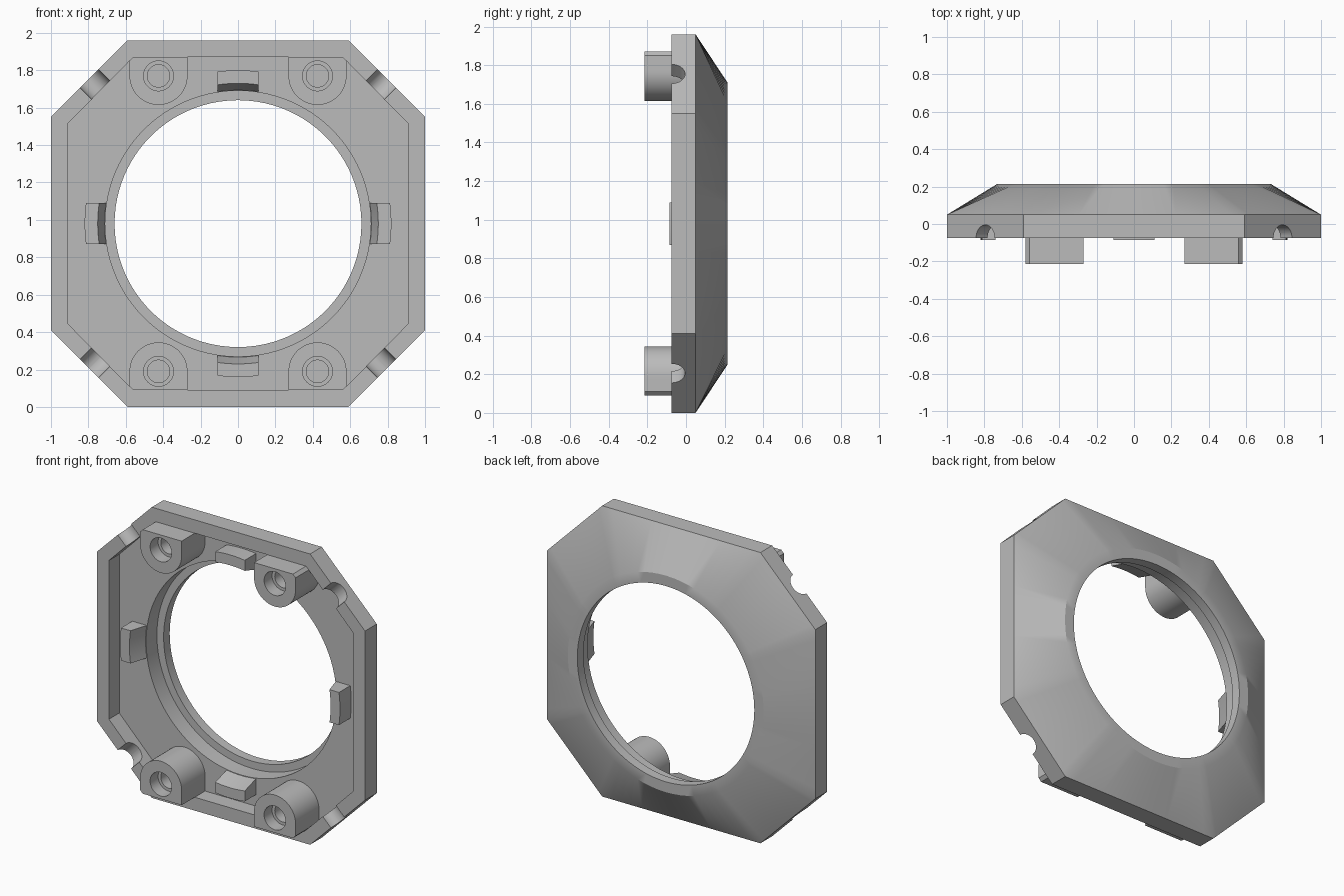
import bpy, bmesh
from math import sin, cos, tau, atan2, hypot, sqrt, pi
from mathutils import Vector, Matrix

CZ = 0.98                      # height of the frame centre
FRONT, FLOOR, EDGE, BACK, TIP = -0.075, 0.035, 0.05, 0.215, -0.215

cube = bpy.data.objects.get("Cube")
if cube:
    bpy.data.objects.remove(cube)

grey = bpy.data.materials.new("plain grey")
grey.use_nodes = True
grey.diffuse_color = (0.5, 0.5, 0.5, 1)
grey.node_tree.nodes["Principled BSDF"].inputs["Base Color"].default_value = (0.5, 0.5, 0.5, 1)


def stitch(name, rings, loop=False):
    """Skin equal-length rings of points; cap the ends unless looped."""
    bm = bmesh.new()
    rows = [[bm.verts.new(p) for p in ring] for ring in rings]
    pairs = list(zip(rows, rows[1:])) + ([(rows[-1], rows[0])] if loop else [])
    for a, b in pairs:
        for i in range(len(a)):
            j = (i + 1) % len(a)
            bm.faces.new((a[i], a[j], b[j], b[i]))
    if not loop:
        bm.faces.new(rows[0])
        bm.faces.new(rows[-1])
    bmesh.ops.recalc_face_normals(bm, faces=bm.faces)
    mesh = bpy.data.meshes.new(name)
    bm.to_mesh(mesh)
    bm.free()
    obj = bpy.data.objects.new(name, mesh)
    obj.data.materials.append(grey)
    bpy.context.collection.objects.link(obj)
    return obj


def select(obj):
    bpy.ops.object.select_all(action='DESELECT')
    obj.select_set(True)
    bpy.context.view_layer.objects.active = obj


def smooth(obj):
    select(obj)
    bpy.ops.object.shade_smooth_by_angle()


def octagon(hx, hz, cx, cz, steps=16):
    """Evenly sampled edges of a rectangle with cut corners."""
    quarter = [(hx, cz), (cx, hz)]
    corners = (quarter + [(-x, z) for x, z in reversed(quarter)]
               + [(-x, -z) for x, z in quarter] + [(x, -z) for x, z in reversed(quarter)])
    pts = []
    for i, (x, z) in enumerate(corners):
        x2, z2 = corners[(i + 1) % 8]
        pts += [(x + (x2 - x) * k / steps, z + (z2 - z) * k / steps) for k in range(steps)]
    return pts


# Frame: one closed cross-section running round the opening
outer = octagon(1.0, 0.98, 0.59, 0.57)
pocket = octagon(0.91, 0.89, 0.56, 0.535)


def circle(r):
    return [(r * x / hypot(x, z), r * z / hypot(x, z)) for x, z in outer]


section = [(circle(0.71), FLOOR), (circle(0.71), 0.15), (circle(0.66), 0.15),
           (circle(0.66), BACK), (circle(0.73), BACK), (outer, EDGE),
           (outer, FRONT), (pocket, FRONT), (pocket, FLOOR)]
frame = stitch("frame", [[(x, y, CZ + z) for x, z in pts] for pts, y in section], loop=True)

# Round notches through the rim at the four cut corners
for sx in (-1, 1):
    for sz in (-1, 1):
        axis = Vector((sx, 0, sz)).normalized()
        side = Vector((-sz, 0, sx)).normalized()
        mid = Vector((sx * 0.775, FRONT, CZ + sz * 0.755))
        ring = [side * 0.07 * cos(tau * k / 32) + Vector((0, 0.07 * sin(tau * k / 32), 0))
                for k in range(32)]
        cutter = stitch("notch_cutter", [[mid + axis * d + p for p in ring] for d in (-0.12, 0.12)])
        cutter.hide_render = True
        mod = frame.modifiers.new("notch", 'BOOLEAN')
        mod.operation, mod.solver, mod.object = 'DIFFERENCE', 'EXACT', cutter
        select(frame)
        bpy.ops.object.modifier_apply(modifier=mod.name)
        bpy.data.objects.remove(cutter)
smooth(frame)

# Screw bosses: rounded towards the opening, flat against the pocket walls
R, WALL, DIAGONAL = 0.155, 0.10, 0.235
corner_angles = [atan2(WALL, -R), atan2(WALL, DIAGONAL - WALL), atan2(DIAGONAL - R, R)]
angles = sorted([tau * k / 64 for k in range(64)] + corner_angles)


def boss_radius(a):
    c, s = cos(a), sin(a)
    if s <= 0:
        return R
    limits = [WALL / s]
    if abs(c) > 1e-6:
        limits.append(R / abs(c))
    if c + s > 1e-6:
        limits.append(DIAGONAL / (c + s))
    return min(limits)


for sx, side_name in ((-1, "right"), (1, "left")):
    for sz, level in ((-1, "lower"), (1, "upper")):
        def boss_ring(radius, y):
            return [(sx * (0.425 + radius(a) * cos(a)), y,
                     CZ + sz * (0.79 + radius(a) * sin(a))) for a in angles]

        bore, hole = (lambda a: 0.08), (lambda a: 0.06)
        smooth(stitch(f"{level}_{side_name}_boss", [
            boss_ring(boss_radius, FLOOR + 0.005), boss_ring(boss_radius, TIP),
            boss_ring(bore, TIP), boss_ring(bore, -0.13),
            boss_ring(hole, -0.13), boss_ring(hole, FLOOR - 0.003)]))

# Curved retaining clips around the opening, sloped on the inner face
clip_profile = [(0.712, FLOOR + 0.005), (0.75, -0.085), (0.82, -0.085), (0.82, FLOOR + 0.005)]
for k, place in enumerate(("top", "left", "bottom", "right")):
    xs = [0.11 * i / 6 for i in range(-6, 7)]
    clip = stitch(f"{place}_clip", [[(x, y, sqrt(r * r - x * x)) for r, y in clip_profile] for x in xs])
    clip.data.transform(Matrix.Translation((0, 0, CZ)) @ Matrix.Rotation(k * pi / 2, 4, 'Y'))
    smooth(clip)
